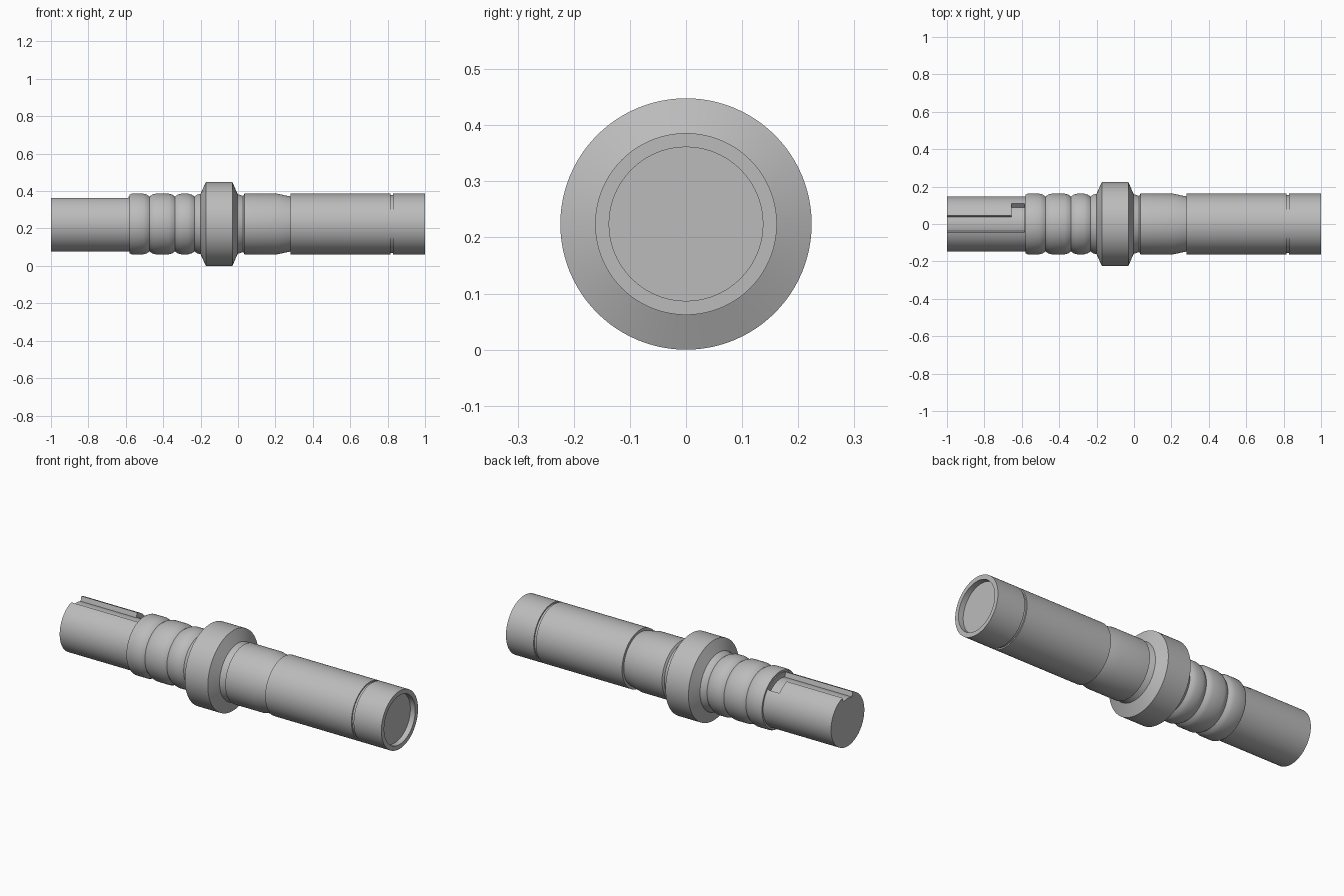
import bpy, bmesh, math
from mathutils import Matrix, Vector

cube = bpy.data.objects.get("Cube")
if cube:
    bpy.data.objects.remove(cube, do_unlink=True)

AXIS_Z = 0.224      # height of the shaft axis
SEGMENTS = 96

steel = bpy.data.materials.new("grey_steel")
GREY = (0.5, 0.5, 0.5, 1)
steel.diffuse_color = GREY
steel.use_nodes = True
steel.node_tree.nodes["Principled BSDF"].inputs["Base Color"].default_value = GREY


def add_object(name, bm):
    bmesh.ops.recalc_face_normals(bm, faces=bm.faces)
    mesh = bpy.data.meshes.new(name)
    bm.to_mesh(mesh)
    bm.free()
    obj = bpy.data.objects.new(name, mesh)
    obj.location.z = AXIS_Z
    bpy.context.collection.objects.link(obj)
    mesh.materials.append(steel)
    return obj


def lathe(name, profile):
    """Turn (x, radius) points around the x axis."""
    bm = bmesh.new()
    verts = [bm.verts.new((x, 0, r)) for x, r in profile]
    edges = [bm.edges.new(pair) for pair in zip(verts, verts[1:])]
    bmesh.ops.spin(bm, geom=verts + edges, cent=(0, 0, 0), axis=(1, 0, 0),
                   angle=math.tau, steps=SEGMENTS)
    bmesh.ops.remove_doubles(bm, verts=bm.verts, dist=1e-5)
    return add_object(name, bm)


BODY, THIN, NECK, COLLAR = 0.162, 0.147, 0.147, 0.224
profile = [(-1, 0), (-1, THIN), (-0.58, THIN), (-0.58, 0.157), (-0.57, BODY)]
# Ribbed section: rounded shoulders meeting in creased grooves
for groove in (-0.473, -0.337, -0.233):
    profile += [(groove - 0.033, BODY), (groove - 0.015, 0.157), (groove, NECK),
                (groove + 0.015, 0.157), (groove + 0.033, BODY)]
# Bevelled collar, tapered neck and main barrel with a ring groove
profile += [(-0.172, COLLAR), (-0.03, COLLAR), (-0.002, 0.16), (0.028, 0.15),
            (0.035, BODY), (0.21, BODY), (0.282, NECK), (0.282, BODY),
            (0.815, BODY), (0.815, 0.155), (0.829, 0.155), (0.829, BODY),
            (1, BODY)]
# Shallow recess in the end
profile += [(1, 0.137), (0.97, 0.137), (0.97, 0)]
shaft = lathe("shaft", profile)


# Bayonet slot: a straight run from the end, then a sideways pocket
def on_ring(x, degrees, r):
    a = math.radians(degrees)
    return Vector((x, r * math.sin(a), r * math.cos(a)))


bm = bmesh.new()
stations = (-1.05, -0.655, -0.585)
INNER, OUTER, STEP = 0.12, 0.175, 3
for x0, x1 in zip(stations, stations[1:]):
    stop = 18 if x0 < -1 else 48
    for a in range(-18, stop, STEP):
        corners = [(x0, a), (x1, a), (x1, a + STEP), (x0, a + STEP)]
        bm.faces.new([bm.verts.new(on_ring(x, d, INNER)) for x, d in corners])
bmesh.ops.remove_doubles(bm, verts=bm.verts, dist=1e-5)
raised = bmesh.ops.extrude_face_region(bm, geom=bm.faces[:], use_keep_orig=True)
k = OUTER / INNER
bmesh.ops.transform(bm, matrix=Matrix.Diagonal((1, k, k, 1)),
                    verts=[v for v in raised["geom"] if isinstance(v, bmesh.types.BMVert)])
cutter = add_object("slot_cutter", bm)
cutter.hide_render = True

bpy.context.view_layer.objects.active = shaft
shaft.select_set(True)
cut = shaft.modifiers.new("slot", "BOOLEAN")
cut.operation = "DIFFERENCE"
cut.solver = "EXACT"
cut.object = cutter
bpy.ops.object.modifier_apply(modifier=cut.name)
bpy.data.objects.remove(cutter, do_unlink=True)

bpy.ops.object.select_all(action="DESELECT")
shaft.select_set(True)
bpy.ops.object.shade_smooth_by_angle(angle=math.radians(30))
